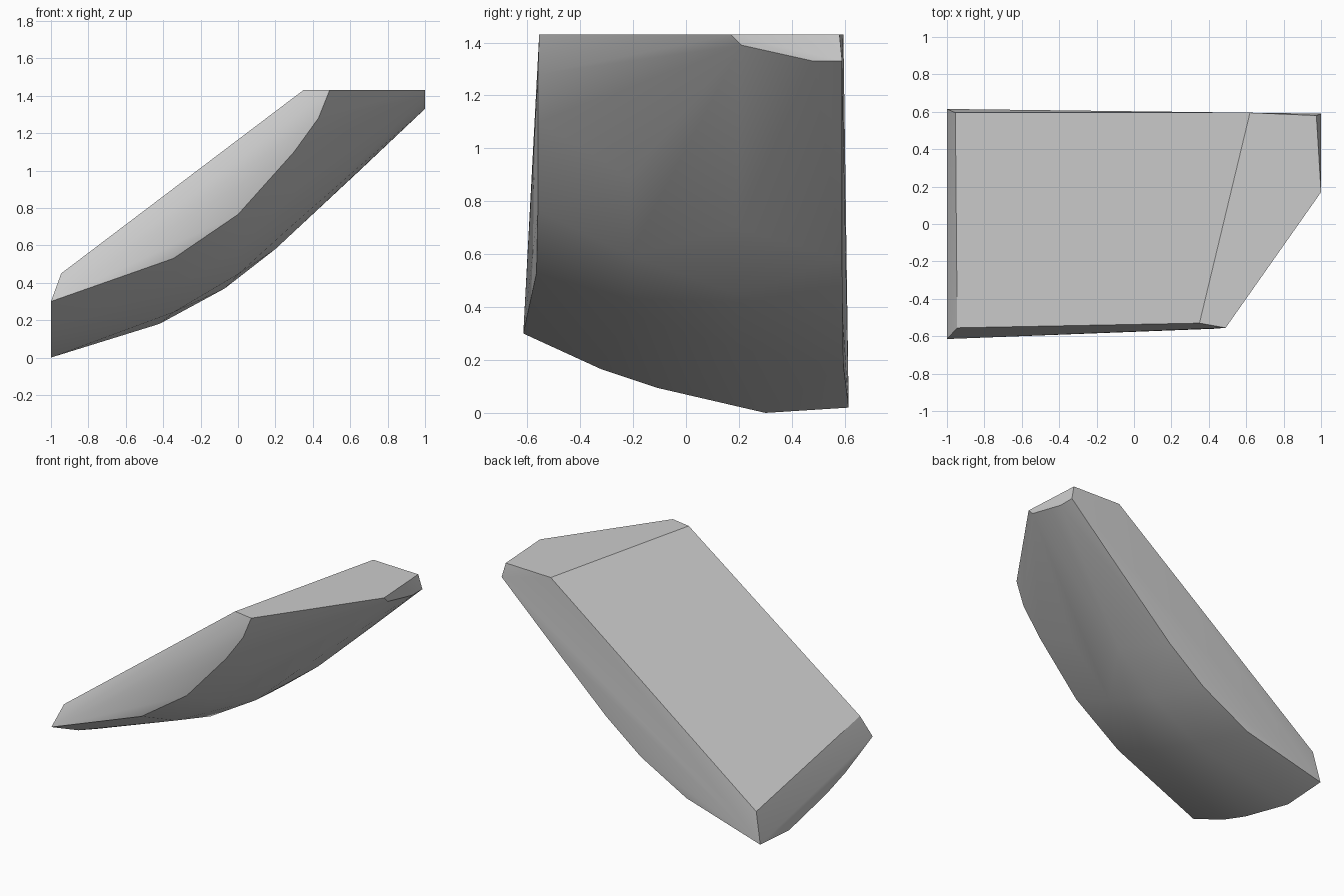
import bpy, bmesh, math
from mathutils import Vector

cube = bpy.data.objects.get("Cube")
if cube:
    bpy.data.objects.remove(cube, do_unlink=True)

# One plain stone colour
grey = bpy.data.materials.new("plain_grey")
grey.use_nodes = True
colour = (0.6, 0.6, 0.6, 1)
grey.diffuse_color = colour
grey.node_tree.nodes["Principled BSDF"].inputs["Base Color"].default_value = colour

# Curved lower edges along the front and back sides
front_edge = [(-0.345, -0.565, 0.53), (0, -0.56, 0.765), (0.3, -0.56, 1.1), (0.43, -0.56, 1.28)]
back_edge = [(-0.42, 0.595, 0.18), (-0.07, 0.592, 0.37), (0.2, 0.59, 0.58), (0.64, 0.59, 0.99)]

# Upright end cap, bowed along its bottom
low_end = [(-1, y, z) for y, z in
           [(-0.615, 0.3), (-0.32, 0.165), (-0.11, 0.095), (0.3, 0), (0.615, 0.02)]]
# Flat sloping face and level top
slope = [(-0.945, -0.555, 0.45), (-0.955, 0.595, 0.23), (0.35, -0.53, 1.43), (0.62, 0.595, 1.43)]
top = [(0.49, -0.555, 1.43), (1, 0.17, 1.43), (0.975, 0.58, 1.43)]
# Small trimmed tip
tip = [(1, 0.21, 1.39), (1, 0.48, 1.33), (1, 0.59, 1.33)]

# Bowed underside between the two curved edges
underside = []
bulge = Vector((0.05, 0, -0.06))
for a, b in zip(front_edge[:3], back_edge[:3]):
    for t, amount in ((0.3, 0.85), (0.65, 1)):
        underside.append(Vector(a).lerp(Vector(b), t) + bulge * amount)

# Wrap all the corners in a single closed block
bm = bmesh.new()
for p in front_edge + back_edge + low_end + slope + top + tip + underside:
    bm.verts.new(p)
hull = bmesh.ops.convex_hull(bm, input=bm.verts)
loose = {g for g in hull["geom_interior"] + hull["geom_unused"] if isinstance(g, bmesh.types.BMVert)}
bmesh.ops.delete(bm, geom=list(loose), context='VERTS')
bmesh.ops.dissolve_limit(bm, angle_limit=math.radians(1), verts=bm.verts, edges=bm.edges)
bmesh.ops.recalc_face_normals(bm, faces=bm.faces)
mesh = bpy.data.meshes.new("curved_block")
bm.to_mesh(mesh)
bm.free()
block = bpy.data.objects.new("curved_block", mesh)
bpy.context.collection.objects.link(block)
mesh.materials.append(grey)

# Smooth underside, sharp rims
bpy.ops.object.select_all(action='DESELECT')
block.select_set(True)
bpy.context.view_layer.objects.active = block
bpy.ops.object.shade_smooth_by_angle(angle=math.radians(30))
